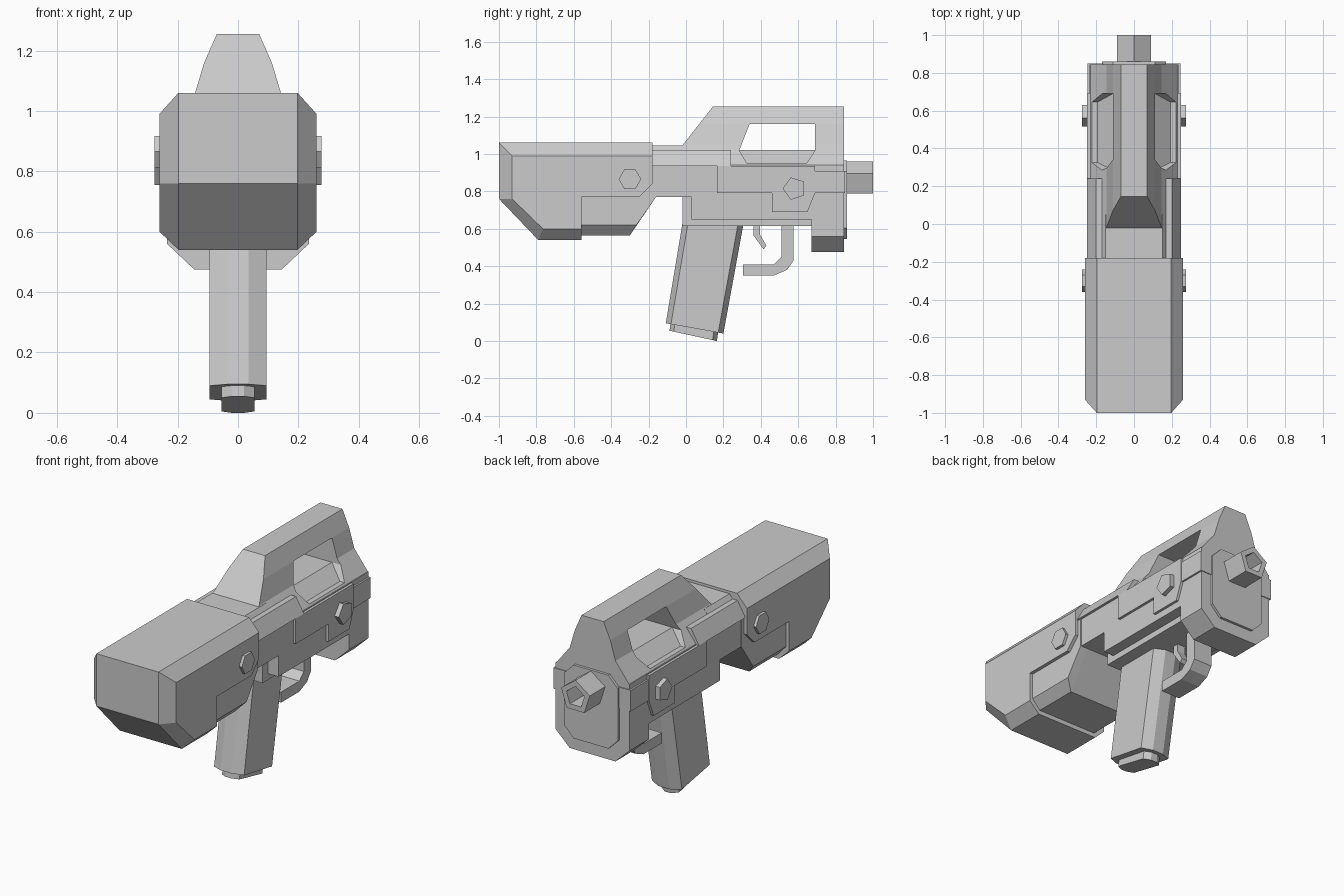
import bpy, bmesh, math
from mathutils import Vector

if "Cube" in bpy.data.objects:
    bpy.data.objects.remove(bpy.data.objects["Cube"])


def loft(name, rings, mirror=False):
    """Skin equal-length rings of 3D points and cap both ends."""
    bm = bmesh.new()
    vs = [[bm.verts.new(p) for p in r] for r in rings]
    n = len(vs[0])
    for a, b in zip(vs, vs[1:]):
        for i in range(n):
            j = (i + 1) % n
            bm.faces.new((a[i], a[j], b[j], b[i]))
    bm.faces.new(vs[0])
    bm.faces.new(vs[-1])
    bmesh.ops.recalc_face_normals(bm, faces=bm.faces)
    me = bpy.data.meshes.new(name)
    bm.to_mesh(me)
    bm.free()
    ob = bpy.data.objects.new(name, me)
    bpy.context.collection.objects.link(ob)
    if mirror:
        ob.modifiers.new("Mirror", "MIRROR").use_mirror_merge = False
    return ob


def side(pts, x):
    return [(x, y, z) for y, z in pts]


def plate(name, pts, x0, x1, mirror=False):
    """Side profile (y, z) extruded across x."""
    return loft(name, [side(pts, x0), side(pts, x1)], mirror)


def bar(name, half, y0, y1):
    """Symmetric cross-section given by its right half (x, z), extruded along y."""
    full = half + [(-x, z) for x, z in reversed(half)]
    return loft(name, [[(x, y, z) for x, z in full] for y in (y0, y1)])


def chamfered(name, core, face, x0, x1):
    """Side profile whose edges taper to a smaller outer face."""
    return loft(name, [side(face, -x1), side(core, -x0), side(core, x0), side(face, x1)])


# Stock shell and the lower body beneath it
chamfered("stock_shell",
          [(-1, 1.06), (-.18, 1.06), (-.18, .84), (-.25, .77), (-.56, .77), (-.56, .54), (-.79, .54), (-1, .76)],
          [(-.93, .99), (-.18, .99), (-.18, .84), (-.25, .77), (-.56, .77), (-.56, .6), (-.765, .6), (-.93, .76)],
          .197, .26)
chamfered("lower_stock",
          [(-.6, .94), (-.6, .565), (-.3, .565), (-.16, .77), (-.16, .94)],
          [(-.6, .94), (-.6, .62), (-.265, .62), (-.16, .77), (-.16, .94)], .19, .24)

# Receiver body
plate("body_core", [(-.02, .615), (.7, .615), (.7, .95), (-.02, .95)], -.17, .17)
plate("body_sides", [(-.2, .77), (.03, .77), (.03, .65), (.68, .65), (.68, .94), (-.2, .94)], -.235, .235)
bar("rear_deck", [(.235, .935), (.15, 1.045)], -.2, .05)

# Raised side panels with chamfered upper strip
plate("side_panel", [(.165, .935), (.165, .79), (.46, .79), (.46, .69), (.65, .69), (.69, .79), (.69, .935)],
      .2, .25, True)
strip = [(.155, .935), (.155, 1.02), (.2, 1.02), (.25, .935)]
loft("side_strip", [[(x, y, z) for x, z in strip] for y in (-.19, .24)], True)

# Carry handle: tapered bar, sloped end, side opening
handle = bar("carry_handle", [(.235, .935), (.145, 1.05), (.112, 1.16), (.07, 1.255)], -.12, .845)
bm = bmesh.new()
bm.from_mesh(handle.data)
cut = bmesh.ops.bisect_plane(bm, geom=bm.verts[:] + bm.edges[:] + bm.faces[:],
                             plane_co=(0, -.02, 1.045), plane_no=(0, -.21, .165), clear_outer=True)
bmesh.ops.holes_fill(bm, edges=[e for e in bm.edges if e.is_boundary])
bmesh.ops.recalc_face_normals(bm, faces=bm.faces)
bm.to_mesh(handle.data)
bm.free()
cutter = plate("handle_cutter", [(.34, 1.16), (.69, 1.16), (.69, 1.02), (.645, .95), (.325, .95), (.285, 1.02)],
               -.4, .4)
cutter.hide_render = True
mod = handle.modifiers.new("Opening", "BOOLEAN")
mod.operation, mod.solver, mod.object = "DIFFERENCE", "EXACT", cutter
bpy.context.view_layer.objects.active = handle
bpy.ops.object.modifier_apply(modifier="Opening")
bpy.data.objects.remove(cutter)
bar("opening_floor", [(.205, .94), (.112, 1.02)], .285, .692)

# Front collar, band and face plate
bar("front_collar", [(.145, .475), (.235, .56), (.235, .94)], .67, .845)
bar("collar_band", [(.245, .79), (.245, .91)], .69, .85)
bar("face_plate", [(.11, .545), (.17, .605), (.17, .905), (.11, .965)], .84, .86)


# Hollow five-sided barrel
def pentagon(r, y):
    return [(r * math.sin(i * math.tau / 5), y, .865 + r * math.cos(i * math.tau / 5)) for i in range(5)]


loft("barrel", [pentagon(.095, .84), pentagon(.095, 1), pentagon(.06, 1), pentagon(.06, .88)])

# Side bolts
for name, n, y, z, r in (("rear_bolt", 6, -.3, .865, .06), ("front_bolt", 5, .58, .815, .063)):
    ring = [(y - r * math.cos(i * math.tau / n), z + r * math.sin(i * math.tau / n)) for i in range(n)]
    plate(name, ring, .22, .276, True)


# Slanted grip and its base plug
def grip_ring(front, back, w, flat):
    a, b = Vector((0, *front)), Vector((0, *back))
    half = [(flat, 0), (w, .09), (w, .91), (flat, 1)]
    return [a.lerp(b, u) + Vector((x, 0, 0)) for x, u in half + [(-x, u) for x, u in reversed(half)]]


loft("grip", [grip_ring((-.017, .64), (.31, .64), .095, .035),
              grip_ring((-.108, .095), (.2, .04), .095, .035)])
loft("grip_plug", [grip_ring((-.08, .12), (.175, .07), .055, .02),
                   grip_ring((-.088, .055), (.165, 0), .055, .02)])

# Trigger guard and trigger
plate("trigger_guard", [(.305, .41), (.47, .41), (.51, .45), (.51, .63), (.575, .63),
                        (.575, .43), (.54, .38), (.47, .35), (.305, .35)], -.06, .06)
plate("trigger", [(.36, .63), (.36, .565), (.415, .49), (.43, .51), (.395, .57), (.395, .63)], -.025, .025)
